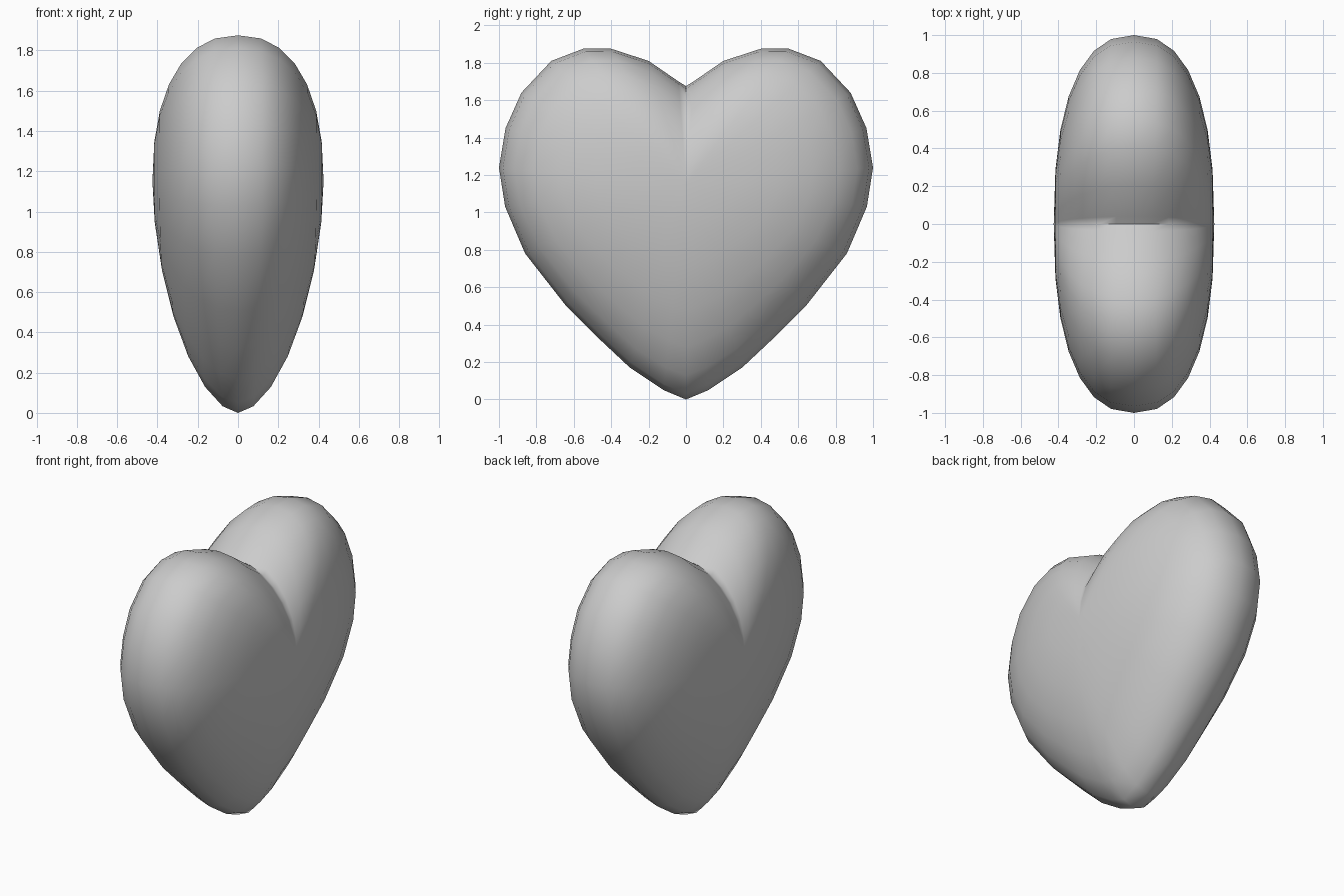
import bpy, bmesh, math

if "Cube" in bpy.data.objects:
    bpy.data.objects.remove(bpy.data.objects["Cube"])

CENTRE_Z = 1.15      # height of the thickest point
HALF_DEPTH = 0.425   # half thickness along x
ROWS = 7             # rings from rim to each pole

# Half outline from cleft to tip: y, z, roundness exponent
half = [(0, 1.675, 2.0), (.04, 1.70, 2.0), (.2, 1.81, 2.1), (.4, 1.875, 2.25),
        (.55, 1.875, 2.3), (.72, 1.81, 2.35), (.88, 1.64, 2.4),
        (.965, 1.45, 2.4), (1, 1.24, 2.4), (.967, 1.03, 2.4),
        (.86, .78, 2.3), (.645, .505, 2.15), (.46, .32, 2.0),
        (.3, .17, 1.9), (.12, .05, 1.8), (0, 0, 1.75)]
outline = half + [(-y, z, p) for y, z, p in half[-2:0:-1]]

bm = bmesh.new()


def ring(i):
    """Outline shrunk toward the centre and pushed out along x."""
    a = i / ROWS * math.pi / 2
    verts = []
    for y, z, p in outline:
        k = math.cos(a) ** (2 / p)
        x = math.copysign(HALF_DEPTH * abs(math.sin(a)) ** (2 / p), a)
        verts.append(bm.verts.new((x, y * k, CENTRE_Z + (z - CENTRE_Z) * k)))
    return verts


# Rings joined by quads, closed with a fan at each pole
rings = [ring(i) for i in range(-ROWS + 1, ROWS)]
n = len(outline)
for r0, r1 in zip(rings, rings[1:]):
    for j in range(n):
        k = (j + 1) % n
        bm.faces.new((r0[j], r0[k], r1[k], r1[j]))
for r, side in ((rings[0], -1), (rings[-1], 1)):
    pole = bm.verts.new((side * HALF_DEPTH, 0, CENTRE_Z))
    for j in range(n):
        bm.faces.new((r[j], r[(j + 1) % n], pole))
bmesh.ops.recalc_face_normals(bm, faces=bm.faces)

# Heart body
mesh = bpy.data.meshes.new("heart")
bm.to_mesh(mesh)
bm.free()
heart = bpy.data.objects.new("heart", mesh)
bpy.context.collection.objects.link(heart)
bpy.context.view_layer.objects.active = heart
heart.select_set(True)
bpy.ops.object.shade_smooth_by_angle(angle=math.radians(55))
